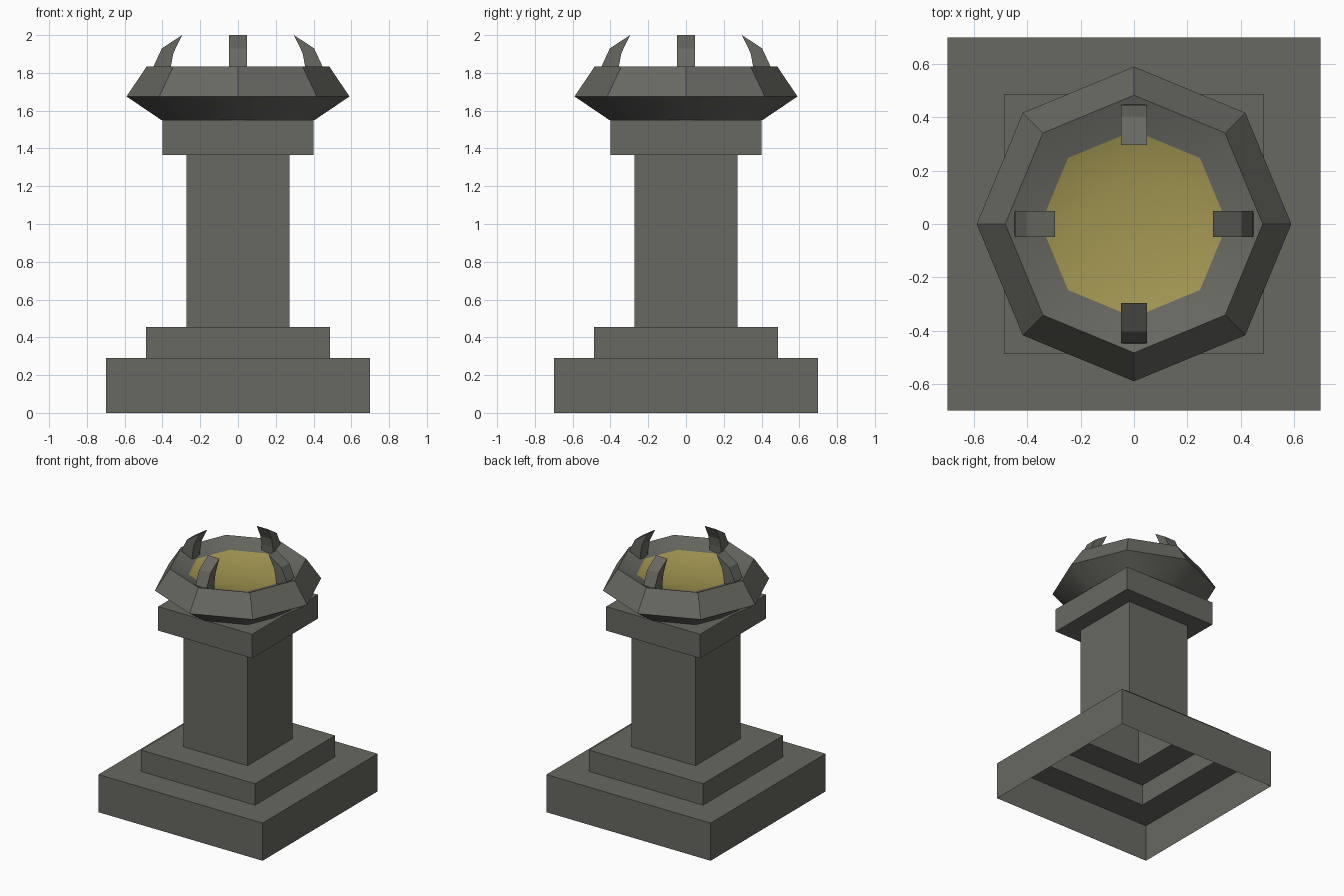
import bpy, bmesh, math
from mathutils import Matrix

if "Cube" in bpy.data.objects:
    bpy.data.objects.remove(bpy.data.objects["Cube"])


def material(name, rgb):
    m = bpy.data.materials.new(name)
    m.diffuse_color = (*rgb, 1)
    m.use_nodes = True
    m.node_tree.nodes["Principled BSDF"].inputs["Base Color"].default_value = m.diffuse_color
    return m


STONE = material("grey_stone", (0.138, 0.138, 0.122))
GOLD = material("dull_gold", (0.36, 0.305, 0.084))


def finish(name, bm, mats):
    me = bpy.data.meshes.new(name)
    bm.to_mesh(me)
    bm.free()
    for m in mats:
        me.materials.append(m)
    ob = bpy.data.objects.new(name, me)
    bpy.context.collection.objects.link(ob)
    return ob


def lathe(name, profile, sides, phase, mats, smooth=(), gold_from=99):
    """Sweep (radius, z) points around z; the last ring is closed with a flat face."""
    bm = bmesh.new()
    rings = []
    for r, z in profile:
        angles = [phase + math.tau * i / sides for i in range(sides)]
        rings.append([bm.verts.new((r * math.cos(a), r * math.sin(a), z)) for a in angles])
    for band, (lo, hi) in enumerate(zip(rings, rings[1:])):
        for i in range(sides):
            j = (i + 1) % sides
            f = bm.faces.new((lo[i], lo[j], hi[j], hi[i]))
            f.smooth = band in smooth
            f.material_index = int(band >= gold_from)
    top = bm.faces.new(rings[-1])
    top.smooth = (len(rings) - 1) in smooth
    top.material_index = int(len(rings) - 1 >= gold_from)
    return finish(name, bm, mats)


# Square stepped pedestal, a shell open underneath
steps = [(0.70, 0), (0.70, 0.29), (0.487, 0.29), (0.487, 0.455), (0.273, 0.455),
         (0.273, 1.365), (0.40, 1.365), (0.40, 1.55)]
lathe("pedestal", [(h * math.sqrt(2), z) for h, z in steps], 4, math.pi / 4, [STONE])

# Eight-sided bowl with a gold basin
bowl = [(0.405, 1.55), (0.59, 1.675), (0.483, 1.835), (0.35, 1.78), (0.2, 1.75), (0.06, 1.74)]
lathe("bowl", bowl, 8, 0, [STONE, GOLD], smooth=(0, 2, 3, 4, 5), gold_from=3)

# Four curved claws around the rim
claw = [(0.36, 1.75), (0.45, 1.75), (0.447, 1.835), (0.403, 1.93), (0.296, 2.0),
        (0.342, 1.905), (0.355, 1.835)]
for k in range(4):
    bm = bmesh.new()
    side = bm.faces.new([bm.verts.new((x, 0.048, z)) for x, z in claw])
    ext = bmesh.ops.extrude_face_region(bm, geom=[side])
    moved = [g for g in ext["geom"] if isinstance(g, bmesh.types.BMVert)]
    bmesh.ops.translate(bm, verts=moved, vec=(0, -0.096, 0))
    bmesh.ops.recalc_face_normals(bm, faces=bm.faces)
    bmesh.ops.rotate(bm, verts=bm.verts, matrix=Matrix.Rotation(k * math.pi / 2, 3, "Z"))
    finish(f"claw_{k + 1}", bm, [STONE])
